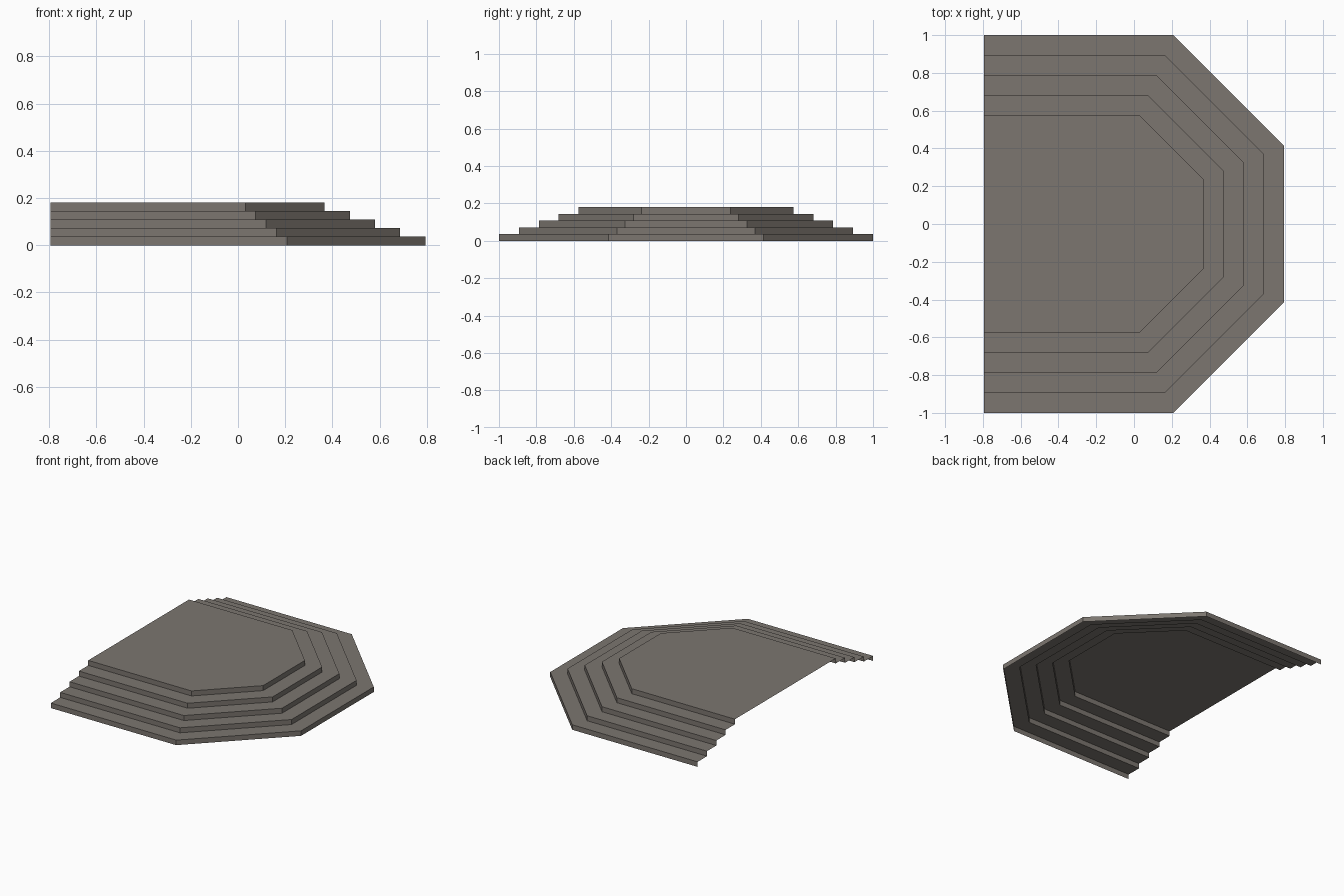
import bpy, bmesh, math

if "Cube" in bpy.data.objects:
    bpy.data.objects.remove(bpy.data.objects["Cube"])

STEPS = 5
RISE = 0.181 / STEPS
RUN = 0.1065
T = math.tan(math.pi / 8)
BACK = -0.793          # open, flat back edge
CX = 0.793 - 1.0       # centre of the octagon

stone = bpy.data.materials.new("warm grey stone")
stone.diffuse_color = (0.20, 0.18, 0.16, 1)
stone.use_nodes = True
stone.node_tree.nodes["Principled BSDF"].inputs["Base Color"].default_value = stone.diffuse_color


def outline(a):
    """Part octagon of apothem a, cut off at the back; counter-clockwise."""
    half = [(BACK, -a), (CX + a * T, -a), (CX + a, -a * T)]
    return half + [(x, -y) for x, y in reversed(half)]


def make_part(name, bm):
    me = bpy.data.meshes.new(name)
    bm.to_mesh(me)
    bm.free()
    me.materials.append(stone)
    ob = bpy.data.objects.new(name, me)
    bpy.context.collection.objects.link(ob)


def add_loop(bm, a, z):
    return [bm.verts.new((x, y, z)) for x, y in outline(a)]


def bridge(bm, lower, upper):
    for i in range(len(lower) - 1):
        bm.faces.new((lower[i], lower[i + 1], upper[i + 1], upper[i]))


# Hollow steps: riser plus tread, the last one closed by the platform
for s in range(STEPS):
    a = 1.0 - s * RUN
    bm = bmesh.new()
    foot = add_loop(bm, a, s * RISE)
    edge = add_loop(bm, a, (s + 1) * RISE)
    bridge(bm, foot, edge)
    if s < STEPS - 1:
        bridge(bm, edge, add_loop(bm, a - RUN, (s + 1) * RISE))
        make_part(f"step_{s + 1}", bm)
    else:
        bm.faces.new(edge)
        make_part("top_platform", bm)
